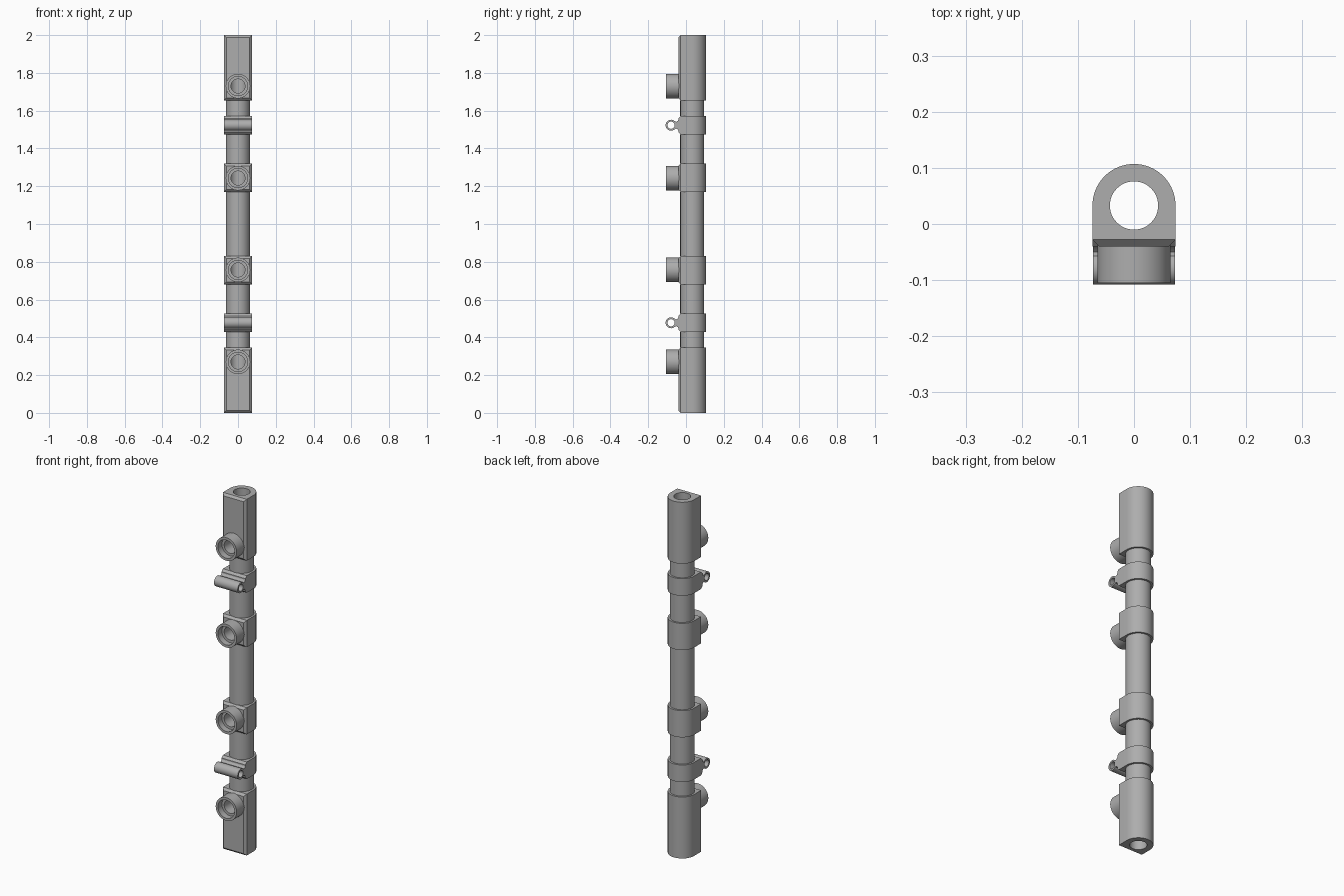
import bpy, bmesh, math
from mathutils import Matrix, Vector

cube = bpy.data.objects.get("Cube")
if cube:
    bpy.data.objects.remove(cube, do_unlink=True)

grey = bpy.data.materials.new("satin grey")
grey.use_nodes = True
COLOUR = (0.42, 0.42, 0.42, 1)
grey.diffuse_color = COLOUR
grey.node_tree.nodes["Principled BSDF"].inputs["Base Color"].default_value = COLOUR

AXIS_Y = 0.033      # centre line of the main tube
HALF = 0.074        # half width of the blocks
FRONT = -0.04       # front face of the blocks
BORE = 0.043
TUBE = 0.0635
CHAMFER = 0.012


def arc(cx, cy, r, start, end, n):
    """Points on an arc, angles in degrees."""
    step = (end - start) / n
    return [(cx + r * math.cos(math.radians(start + step * i)),
             cy + r * math.sin(math.radians(start + step * i))) for i in range(n + 1)]


def finish(bm, name):
    bmesh.ops.recalc_face_normals(bm, faces=bm.faces)
    mesh = bpy.data.meshes.new(name)
    bm.to_mesh(mesh)
    bm.free()
    mesh.materials.append(grey)
    obj = bpy.data.objects.new(name, mesh)
    bpy.context.collection.objects.link(obj)
    return obj


def extrude(bm, points, vector):
    face = bm.faces.new([bm.verts.new(p) for p in points])
    new = bmesh.ops.extrude_face_region(bm, geom=[face])["geom"]
    bmesh.ops.translate(bm, vec=vector,
                        verts=[v for v in new if isinstance(v, bmesh.types.BMVert)])


def cylinder(name, r, centre, length, axis):
    bm = bmesh.new()
    turn = Vector((0, 0, 1)).rotation_difference(Vector(axis)).to_matrix().to_4x4()
    bmesh.ops.create_cone(bm, cap_ends=True, segments=48, radius1=r, radius2=r,
                          depth=length, matrix=Matrix.Translation(centre) @ turn)
    return finish(bm, name)


def block(name, z0, z1, sides=True):
    """Round-backed block with a chamfered front face."""
    bm = bmesh.new()
    outline = [(-HALF, FRONT), (HALF, FRONT)] + arc(0, AXIS_Y, HALF, 0, 180, 32)
    extrude(bm, [(x, y, z0) for x, y in outline], (0, 0, z1 - z0))
    edges = [e for e in bm.edges
             if all(abs(v.co.y - FRONT) < 1e-5 for v in e.verts)
             and (sides or abs(e.verts[0].co.z - e.verts[1].co.z) < 1e-5)]
    bmesh.ops.bevel(bm, geom=edges, offset=CHAMFER, segments=1, affect='EDGES')
    return finish(bm, name)


def combine(obj, other, operation):
    """Apply a boolean and discard the helper."""
    other.hide_render = True
    mod = obj.modifiers.new("cut", 'BOOLEAN')
    mod.operation, mod.solver, mod.object = operation, 'EXACT', other
    bpy.context.view_layer.objects.active = obj
    bpy.ops.object.modifier_apply(modifier=mod.name)
    bpy.data.objects.remove(other, do_unlink=True)


def smooth(obj):
    bpy.ops.object.select_all(action='DESELECT')
    obj.select_set(True)
    bpy.context.view_layer.objects.active = obj
    bpy.ops.object.shade_smooth_by_angle(angle=math.radians(30))


def bore(obj):
    combine(obj, cylinder("bore_cutter", BORE, (0, AXIS_Y, 1), 2.2, (0, 0, 1)), 'DIFFERENCE')
    smooth(obj)


def y_cylinder(name, r, y0, y1, z):
    return cylinder(name, r, (0, (y0 + y1) / 2, z), y1 - y0, (0, 1, 0))


def port_block(name, z0, z1, port_z):
    """Block with a round socket facing forward, stepped inside."""
    obj = block(name, z0, z1)
    combine(obj, y_cylinder("boss", 0.065, -0.105, -0.02, port_z), 'UNION')
    combine(obj, y_cylinder("socket", 0.051, -0.13, -0.07, port_z), 'DIFFERENCE')
    combine(obj, y_cylinder("passage", 0.037, -0.14, AXIS_Y, port_z), 'DIFFERENCE')
    bore(obj)


def hinge_clamp(name, z):
    """Collar with a cross-wise hinge knuckle on a flared web."""
    obj = block(name, z - 0.048, z + 0.048, sides=False)
    ky = -0.079
    profile = arc(ky, 0, 0.029, 40, 320, 28)
    flare = [(-0.05, 0.018), (-0.043, 0.024), (-0.037, 0.034), (-0.03, 0.034)]
    profile += [(y, -h) for y, h in flare] + [(y, h) for y, h in reversed(flare)]
    bm = bmesh.new()
    half = HALF - 0.0005
    extrude(bm, [(-half, y, z + h) for y, h in profile], (2 * half, 0, 0))
    combine(obj, finish(bm, "lug"), 'UNION')
    combine(obj, cylinder("pin_hole", 0.019, (0, ky, z), 0.3, (1, 0, 0)), 'DIFFERENCE')
    bore(obj)


# Blocks and clamps, mirrored about the middle height
END, MID, MID_TOP, CLAMP = 0.345, 0.68, 0.83, 0.477
port_block("lower_end_block", 0, END, 0.27)
port_block("upper_end_block", 2 - END, 2, 1.73)
port_block("lower_middle_block", MID, MID_TOP, 0.757)
port_block("upper_middle_block", 2 - MID_TOP, 2 - MID, 1.243)
hinge_clamp("lower_hinge_clamp", CLAMP)
hinge_clamp("upper_hinge_clamp", 2 - CLAMP)

# Tube sections between them
half_spans = [(END, CLAMP - 0.048), (CLAMP + 0.048, MID)]
spans = half_spans + [(2 - b, 2 - a) for a, b in half_spans] + [(MID_TOP, 2 - MID_TOP)]
for i, (a, b) in enumerate(sorted(spans)):
    tube = cylinder(f"tube_section_{i + 1}", TUBE, (0, AXIS_Y, (a + b) / 2), b - a, (0, 0, 1))
    bore(tube)
